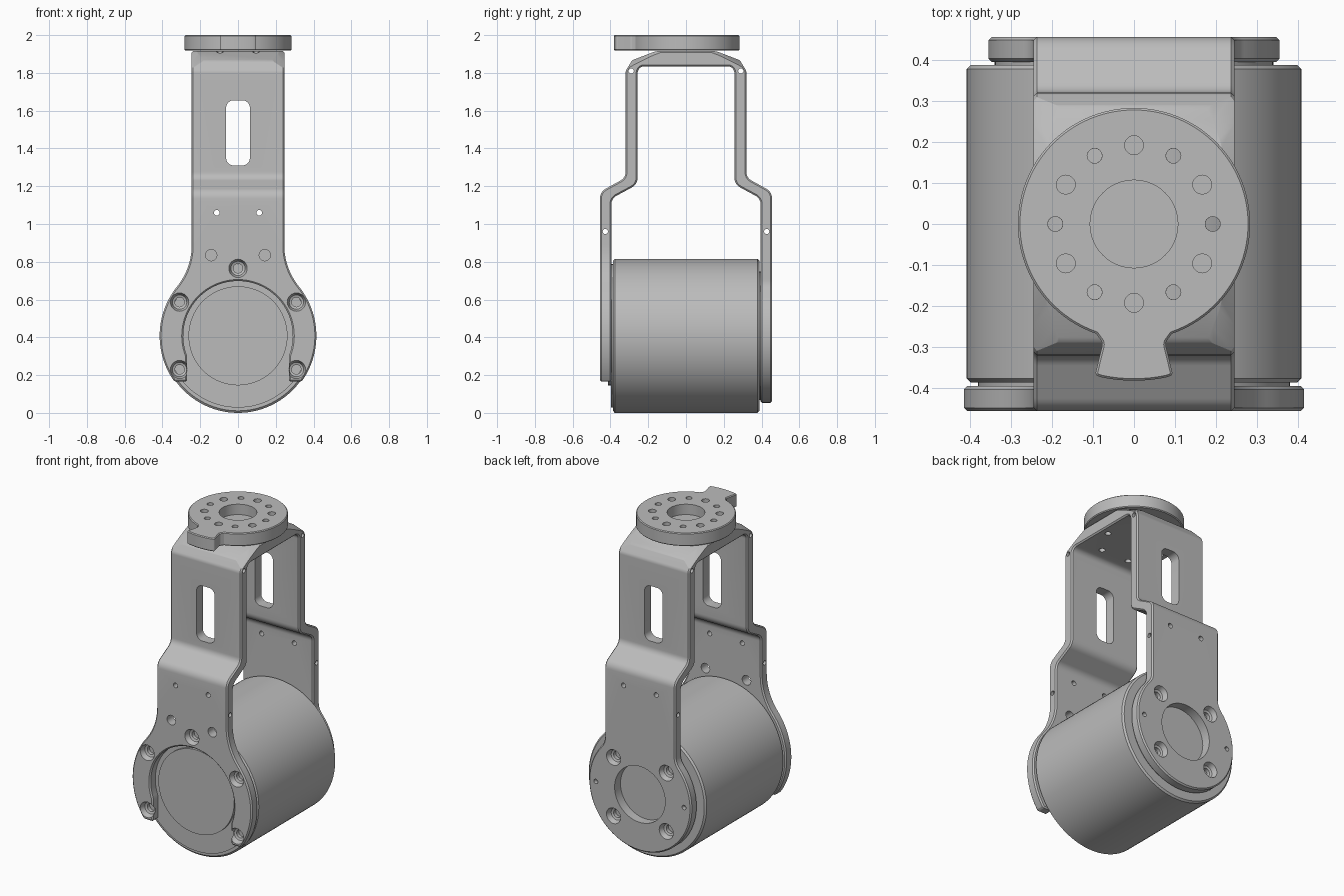
import bpy, bmesh
from math import sin, cos, tan, pi, radians, hypot, sqrt, atan2
from mathutils import Vector

if "Cube" in bpy.data.objects:
    bpy.data.objects.remove(bpy.data.objects["Cube"])

grey = bpy.data.materials.new("machined_grey")
grey.use_nodes = True
grey.diffuse_color = (0.5, 0.5, 0.5, 1)
grey.node_tree.nodes["Principled BSDF"].inputs["Base Color"].default_value = (0.5, 0.5, 0.5, 1)

MZ = 0.408      # height of the motor axis
NECK = 0.245    # half width of the bracket


def place(axis, a, b, h):
    return {"X": (h, a, b), "Y": (a, h, b), "Z": (a, b, h)}[axis]


def loft(name, rings):
    """Closed solid through equal rings of points."""
    bm = bmesh.new()
    vs = [[bm.verts.new(p) for p in ring] for ring in rings]
    n = len(vs[0])
    for r0, r1 in zip(vs, vs[1:]):
        for i in range(n):
            j = (i + 1) % n
            bm.faces.new((r0[i], r0[j], r1[j], r1[i]))
    bm.faces.new(vs[0])
    bm.faces.new(vs[-1])
    bmesh.ops.recalc_face_normals(bm, faces=bm.faces)
    me = bpy.data.meshes.new(name)
    bm.to_mesh(me)
    bm.free()
    me.materials.append(grey)
    ob = bpy.data.objects.new(name, me)
    bpy.context.collection.objects.link(ob)
    return ob


def prism(name, pts, axis, lo, hi):
    return loft(name, [[place(axis, a, b, h) for a, b in pts] for h in (lo, hi)])


def lathe(name, prof, axis, ca=0, cb=0, seg=32):
    """Solid of revolution from (radius, height) pairs."""
    return loft(name, [[place(axis, *p, h) for p in arc(ca, cb, r, 0, 360, seg)[:-1]]
                       for r, h in prof])


def arc(ca, cb, r, d0, d1, n):
    return [(ca + r * cos(radians(d0 + (d1 - d0) * i / n)),
             cb + r * sin(radians(d0 + (d1 - d0) * i / n))) for i in range(n + 1)]


def rounded(pts, n=6):
    """Polygon with corners (a, b, radius) replaced by arcs."""
    out = []
    for i, (a, b, r) in enumerate(pts):
        p = Vector((a, b))
        if r == 0:
            out.append((a, b))
            continue
        u = (Vector(pts[i - 1][:2]) - p).normalized()
        v = (Vector(pts[(i + 1) % len(pts)][:2]) - p).normalized()
        half = u.angle(v) / 2
        c = p + (u + v).normalized() * (r / sin(half))
        s = p + u * (r / tan(half)) - c
        e = p + v * (r / tan(half)) - c
        turn = s.angle_signed(e)
        for k in range(n + 1):
            t = -turn * k / n
            out.append((c.x + s.x * cos(t) - s.y * sin(t), c.y + s.x * sin(t) + s.y * cos(t)))
    return out


def apply(ob, mod):
    bpy.context.view_layer.objects.active = ob
    bpy.ops.object.modifier_apply(modifier=mod.name)


def cut(ob, tool, op="DIFFERENCE"):
    m = ob.modifiers.new("cut", "BOOLEAN")
    m.operation, m.solver, m.object = op, "EXACT", tool
    apply(ob, m)
    bpy.data.objects.remove(tool)


def chamfer(ob, width):
    m = ob.modifiers.new("chamfer", "BEVEL")
    m.width, m.segments, m.limit_method, m.angle_limit = width, 1, "ANGLE", 0.6
    m.use_clamp_overlap = False
    apply(ob, m)


def smooth(ob):
    bpy.ops.object.select_all(action="DESELECT")
    ob.select_set(True)
    bpy.context.view_layer.objects.active = ob
    bpy.ops.object.shade_smooth_by_angle(angle=radians(25))


def mirrored(half):
    return half + [(-x, z) for x, z in reversed(half)]


def neck_to_disc(r, fillet, end):
    """Right-hand outline: straight neck, concave fillet, then disc down to angle end."""
    dz = sqrt((r + fillet) ** 2 - (NECK + fillet) ** 2)
    join = atan2(dz, NECK + fillet) * 180 / pi
    return ([(NECK, 2.1)] + arc(NECK + fillet, MZ + dz, fillet, 180, 180 + join, 10)
            + arc(0, MZ, r, join, end, 24)[1:])


# Motor body with a front boss and a back register
motor = lathe("motor_body", [(0.262, -0.413), (0.262, -0.397), (0.38, -0.397), (0.38, -0.387),
                             (0.397, -0.387), (MZ, -0.377), (MZ, 0.378), (0.398, 0.388),
                             (0.34, 0.388), (0.34, 0.398)], "Y", 0, MZ, 96)
smooth(motor)

# Bracket side profile, as (distance from the centre, height, corner radius)
PROFILE = [(-0.01, 1.835, 0), (0.256, 1.835, 0.035), (0.256, 1.21, 0.06), (0.395, 1.135, 0.05),
           (0.395, -0.1, 0), (0.456, -0.1, 0), (0.456, 1.17, 0.06), (0.32, 1.245, 0.05),
           (0.32, 1.81, 0.04), (0.285, 1.867, 0.03), (0.16, 1.915, 0.08), (-0.01, 1.915, 0)]

# Horseshoe outline for the front, full disc for the back
foot = 0.165
outer_end = -atan2(MZ - foot, 0.337) * 180 / pi
mouth = atan2(sqrt(0.29 ** 2 - 0.27 ** 2), 0.27) * 180 / pi
horseshoe = mirrored(neck_to_disc(0.415, 0.347, outer_end) + [(0.27, foot)]
                     + arc(0, MZ, 0.29, -mouth, 89, 28))
disc = mirrored(neck_to_disc(0.355, 0.1, -89))


def bracket_arm(name, s, outline):
    arm = prism(name, [(s * y, z) for y, z in rounded(PROFILE)], "X", -0.5, 0.5)
    cut(arm, prism("outline", outline, "Y", -0.6, 0.6), "INTERSECT")
    chamfer(arm, 0.008)
    # Conical trim of the shoulders
    cut(arm, lathe("trim", [(1, -0.2), (1, 1.381), (0.2, 1.966)], "Z", seg=96), "INTERSECT")
    # Window slot
    w = [(x, z, 0.04) for x, z in ((-0.063, 1.31), (0.063, 1.31), (0.063, 1.655), (-0.063, 1.655))]
    cut(arm, prism("slot", rounded(w), "Y", -0.6, 0.6))
    # Small pin holes through the face and the edges
    for x in (-0.113, 0.113):
        cut(arm, lathe("pin", [(0.015, -0.6), (0.015, 0.6)], "Y", x, 1.06, 16))
    for y, z in ((0.427, 0.96), (0.29, 1.81)):
        cut(arm, lathe("pin", [(0.014, -0.6), (0.014, 0.6)], "X", s * y, z, 16))
    # Small flange bolts reach through the top
    for k in range(6):
        a = radians(60 * k)
        cut(arm, lathe("bolt", [(0.018, 1.7), (0.018, 2.1)], "Z", 0.192 * cos(a), 0.192 * sin(a), 16))
    return arm


def counterbore(arm, s, radius, degrees):
    a = radians(degrees)
    prof = [(0.025, s * 0.37), (0.025, s * 0.42), (0.038, s * 0.425), (0.049, s * 0.457),
            (0.049, s * 0.5)]
    cut(arm, lathe("screw", prof, "Y", radius * cos(a), MZ + radius * sin(a), 24))


# Front arm: horseshoe with five screws and two round holes
front = bracket_arm("front_bracket_arm", -1, horseshoe)
for d in (-30, 30, 90, 150, 210):
    counterbore(front, -1, 0.357, d)
for x in (-0.142, 0.142):
    cut(front, lathe("hole", [(0.03, -0.6), (0.03, -0.3)], "Y", x, 0.835, 24))
smooth(front)

# Back arm: disc with a central bore, four screws and two pins
back = bracket_arm("back_bracket_arm", 1, disc)
cut(back, lathe("bore", [(0.175, 0.3), (0.175, 0.6)], "Y", 0, MZ, 64))
for d in (45, 135, 225, 315):
    counterbore(back, 1, 0.258, d)
for x in (-0.305, 0.305):
    cut(back, lathe("pin", [(0.014, 0.43), (0.014, 0.6)], "Y", x, MZ, 16))
smooth(back)

# Output flange with a flared tab at the front
tab = [(-0.076, -0.29, 0.018), (-0.095, -0.368, 0.008)]
rim = [(x, y, 0) for x, y in arc(0, 0, 0.283, -71, 251, 90)]
base = [(x, y, 0) for x, y in arc(0, 0, 0.382, 258, 282, 8)]
flange = prism("output_flange", rounded(rim + tab + base + [(-x, y, r) for x, y, r in reversed(tab)]),
               "Z", 1.918, 2.0)
chamfer(flange, 0.005)
cut(flange, lathe("bore", [(0.107, 1.935), (0.107, 2.1)], "Z", seg=48))
for k in range(12):
    a = radians(30 * k)
    r, low = ((0.018, 1.8), (0.023, 1.95))[k % 2]
    cut(flange, lathe("bolt", [(r, low), (r, 2.1)], "Z", 0.192 * cos(a), 0.192 * sin(a), 20))
smooth(flange)
